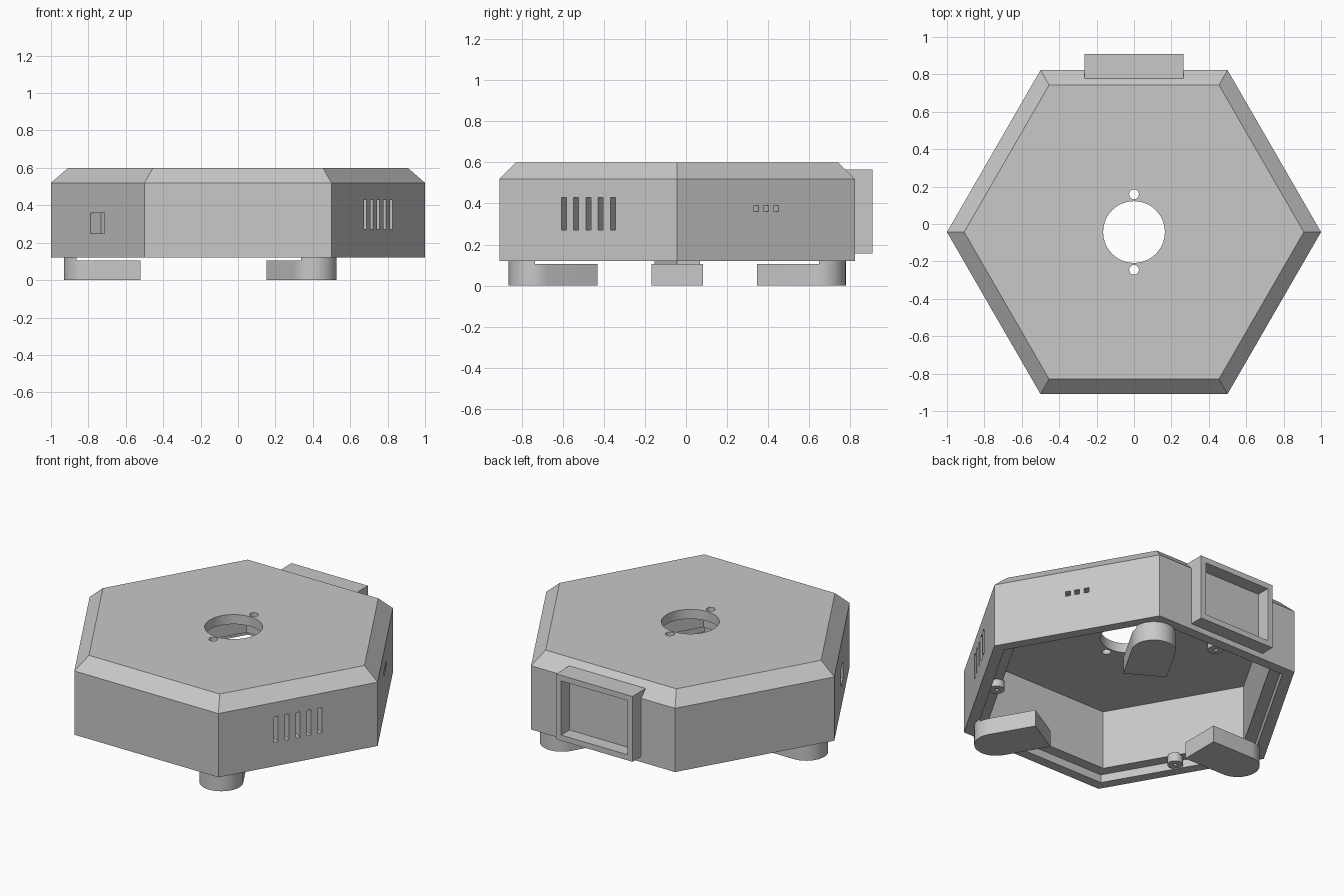
import bpy, bmesh
from math import cos, sin, pi, radians
from mathutils import Matrix, Vector

if "Cube" in bpy.data.objects:
    bpy.data.objects.remove(bpy.data.objects["Cube"])

CENTRE = Vector((0, -0.043, 0))
APOTHEM = cos(pi / 6)

grey = bpy.data.materials.new("plain grey")
grey.use_nodes = True
colour = (0.58, 0.58, 0.58, 1)
grey.diffuse_color = colour
grey.node_tree.nodes["Principled BSDF"].inputs["Base Color"].default_value = colour


def circle(radius, sides, x=0, y=0):
    return [(x + radius * cos(2 * pi * i / sides), y + radius * sin(2 * pi * i / sides))
            for i in range(sides)]


def loft(name, rings, angle=0):
    """Close a stack of (outline, z) rings, turned about the body's axis."""
    bm = bmesh.new()
    loops = [[bm.verts.new((x, y, z)) for x, y in outline] for outline, z in rings]
    bm.faces.new(loops[0])
    bm.faces.new(loops[-1])
    for low, high in zip(loops, loops[1:]):
        for i in range(len(low)):
            j = (i + 1) % len(low)
            bm.faces.new((low[i], low[j], high[j], high[i]))
    bmesh.ops.recalc_face_normals(bm, faces=bm.faces)
    bm.transform(Matrix.Translation(CENTRE) @ Matrix.Rotation(radians(angle), 4, 'Z'))
    mesh = bpy.data.meshes.new(name)
    bm.to_mesh(mesh)
    bm.free()
    mesh.materials.append(grey)
    obj = bpy.data.objects.new(name, mesh)
    bpy.context.collection.objects.link(obj)
    return obj


def prism(name, outline, z0, z1, angle=0):
    return loft(name, [(outline, z0), (outline, z1)], angle)


def block(name, angle, r0, r1, t, width, z0, z1):
    """Box on a wall: radial range, position along the wall, height range."""
    a, b = t - width / 2, t + width / 2
    return prism(name, [(r0, a), (r1, a), (r1, b), (r0, b)], z0, z1, angle)


def select(obj):
    bpy.ops.object.select_all(action='DESELECT')
    obj.select_set(True)
    bpy.context.view_layer.objects.active = obj


def cut(obj, cutter):
    select(obj)
    mod = obj.modifiers.new("cut", 'BOOLEAN')
    mod.operation, mod.solver, mod.object = 'DIFFERENCE', 'EXACT', cutter
    bpy.ops.object.modifier_apply(modifier=mod.name)
    bpy.data.objects.remove(cutter)


def smooth(obj):
    select(obj)
    bpy.ops.object.shade_smooth_by_angle(angle=radians(30))


def lid_recess():
    return prism("cutter", circle(0.927, 6), 0.105, 0.17)


# Hexagonal shell with a chamfered top, hollow and stepped from below
shell = loft("hexagonal_shell", [(circle(1, 6), 0.12), (circle(1, 6), 0.52),
                                 (circle(0.908, 6), 0.60)])
cut(shell, lid_recess())
cut(shell, prism("cutter", circle(0.85, 6), 0.11, 0.54))

# Large opening and two small holes in the top
cut(shell, prism("cutter", circle(0.165, 48), 0.5, 0.7))
for y in (-0.202, 0.202):
    cut(shell, prism("cutter", circle(0.026, 20, 0, y), 0.5, 0.7))

# Vent slots, indicator holes and the socket pocket
for i in range(-2, 3):
    cut(shell, block("cutter", -30, 0.7, 0.9, i * 0.069, 0.028, 0.27, 0.43))
for i in range(-1, 2):
    cut(shell, block("cutter", 30, 0.7, 0.9, i * 0.056, 0.03, 0.36, 0.39))
cut(shell, block("cutter", 210, APOTHEM - 0.064, 0.9, 0, 0.15, 0.25, 0.36))
smooth(shell)

# Rectangular display frame on the back
frame = block("back_frame", 90, 0.77, 0.953, 0, 0.53, 0.155, 0.565)
cut(frame, block("cutter", 90, APOTHEM + 0.003, 1, 0, 0.46, 0.19, 0.53))

# Rounded feet under three corners, notched for the lid recess
end = [(0.805 + 0.125 * cos(a), 0.125 * sin(a))
       for a in (-pi / 2 + pi * i / 24 for i in range(25))]
foot_outline = [(0.522, -0.125)] + end + [(0.522, 0.125)]
for name, angle in (("right", 180), ("back_left", 60), ("front_left", -60)):
    foot = prism(name + "_foot", foot_outline, 0, 0.12, angle)
    cut(foot, lid_recess())
    smooth(foot)

# Screw bosses on the inner step of three walls
for name, angle in (("back", 90), ("front_right", 210), ("front_left", 330)):
    boss = prism(name + "_screw_boss", circle(0.045, 24, 0.765, 0), 0.125, 0.18, angle)
    cut(boss, prism("cutter", circle(0.012, 12, 0.765, 0), 0.1, 0.165, angle))
    smooth(boss)
